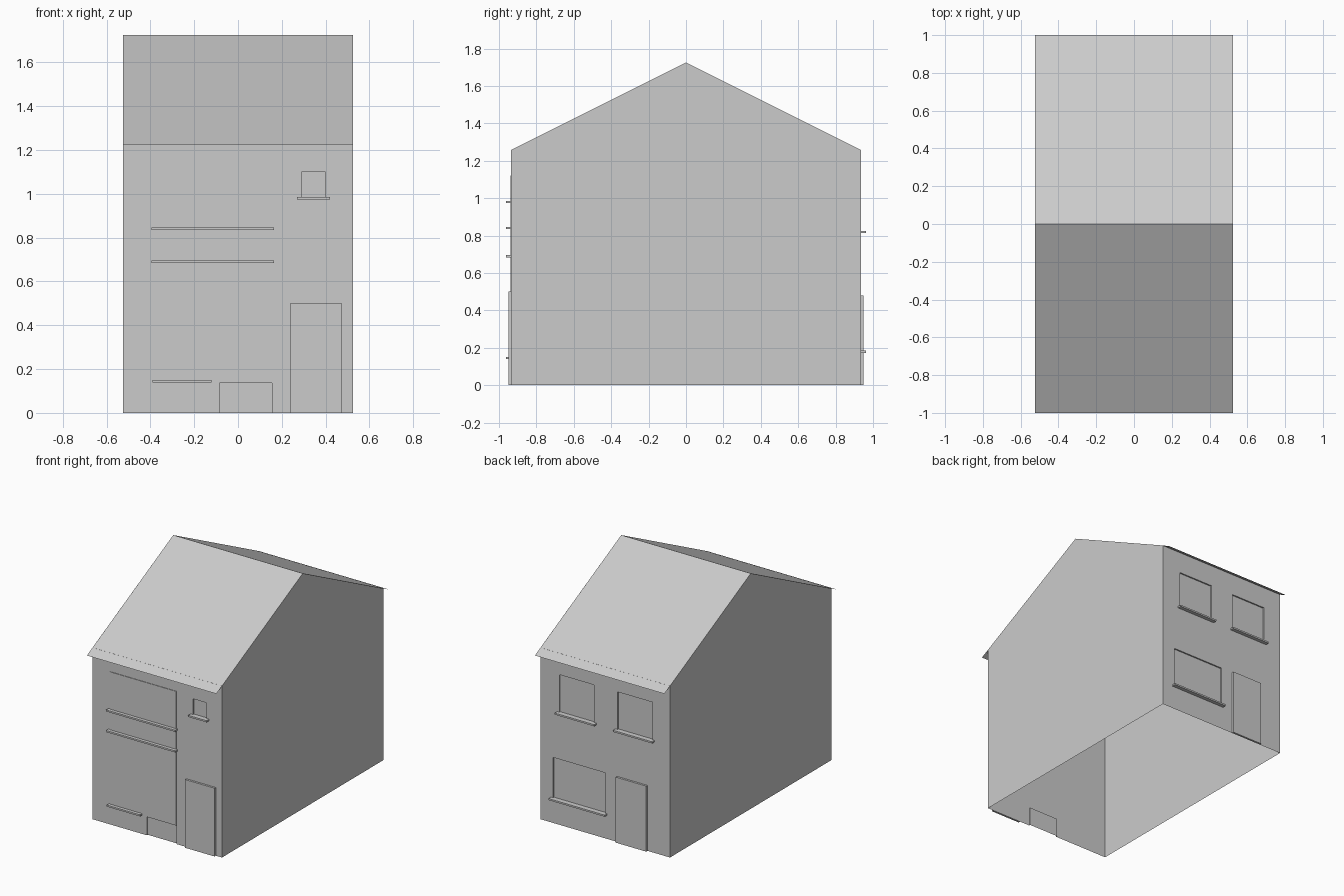
import bpy, bmesh

if "Cube" in bpy.data.objects:
    bpy.data.objects.remove(bpy.data.objects["Cube"])

HW = 0.525      # half width in x
WY = 0.935      # wall plane in y
EAVE = 1.2575   # wall top
RIDGE = 1.725
RECESS = 0.01


def make_object(name, bm):
    mesh = bpy.data.meshes.new(name)
    bm.to_mesh(mesh)
    bm.free()
    ob = bpy.data.objects.new(name, mesh)
    bpy.context.collection.objects.link(ob)
    return ob


def quad(bm, *pts):
    return bm.faces.new([bm.verts.new(p) for p in pts])


def wall(name, side, openings):
    """Flat wall with shallow recessed openings (x0, x1, z0, z1)."""
    bm = bmesh.new()
    xs = sorted({-HW, HW} | {v for o in openings for v in o[:2]})
    zs = sorted({0, EAVE} | {v for o in openings for v in o[2:]})
    y, yi = side * WY, side * (WY - RECESS)
    for xa, xb in zip(xs, xs[1:]):
        for za, zb in zip(zs, zs[1:]):
            cx, cz = (xa + xb) / 2, (za + zb) / 2
            hole = any(o[0] < cx < o[1] and o[2] < cz < o[3] for o in openings)
            d = yi if hole else y
            quad(bm, (xa, d, za), (xb, d, za), (xb, d, zb), (xa, d, zb))
            # reveals around the recess
            if hole:
                for o in openings:
                    if not (o[0] < cx < o[1] and o[2] < cz < o[3]):
                        continue
                    for x, edge in ((xa, o[0]), (xb, o[1])):
                        if x == edge:
                            quad(bm, (x, y, za), (x, yi, za), (x, yi, zb), (x, y, zb))
                    for z, edge in ((za, o[2]), (zb, o[3])):
                        if z == edge and z > 0:
                            quad(bm, (xa, y, z), (xb, y, z), (xb, yi, z), (xa, yi, z))
    bmesh.ops.remove_doubles(bm, verts=bm.verts, dist=1e-5)
    bmesh.ops.recalc_face_normals(bm, faces=bm.faces)
    bm.normal_update()
    if sum(f.normal.y * f.calc_area() for f in bm.faces) * side < 0:
        bmesh.ops.reverse_faces(bm, faces=bm.faces)
    return make_object(name, bm)


def slab(name, side, x0, x1, z0, z1, depth):
    """Box standing proud of the front (-1) or back (+1) wall."""
    bm = bmesh.new()
    bmesh.ops.create_cube(bm, size=1)
    for v in bm.verts:
        v.co.x = x0 if v.co.x < 0 else x1
        v.co.z = z0 if v.co.z < 0 else z1
        v.co.y = side * (WY + (depth if v.co.y * side > 0 else 0))
    bmesh.ops.recalc_face_normals(bm, faces=bm.faces)
    return make_object(name, bm)


# Front and back walls with recessed windows
wall("front_wall", -1, [(0.29, 0.40, 0.985, 1.10), (-0.085, 0.155, 0, 0.137)])
wall("back_wall", 1, [(0.09, 0.372, 0.825, 1.10), (-0.382, -0.10, 0.825, 1.10),
                      (0.0, 0.422, 0.185, 0.48)])

# Gabled side walls
for name, s in (("left_wall", -1), ("right_wall", 1)):
    profile = [(-WY, 0), (WY, 0), (WY, EAVE), (0, RIDGE), (-WY, EAVE)]
    bm = bmesh.new()
    bm.faces.new([bm.verts.new((s * HW, y, z)) for y, z in profile[::s]])
    make_object(name, bm)

# Thin sheet roof overhanging the eaves
bm = bmesh.new()
rows = [(-1, 1.2245), (0, RIDGE), (1, 1.2245)]
for (ya, za), (yb, zb) in zip(rows, rows[1:]):
    quad(bm, (-HW, ya, za), (HW, ya, za), (HW, yb, zb), (-HW, yb, zb))
bmesh.ops.remove_doubles(bm, verts=bm.verts, dist=1e-5)
make_object("roof", bm)

# Doors and the tall front window panel
slab("front_door", -1, 0.237, 0.475, 0, 0.50, 0.015)
slab("back_door", 1, -0.342, -0.095, 0, 0.48, 0.015)
slab("front_window_panel", -1, -0.38, 0.155, 0.137, 1.12, 0.004)

# Sills and window bars
for name, side, x0, x1, z in (
        ("front_lower_sill", -1, -0.39, -0.12, 0.145),
        ("front_lower_bar", -1, -0.395, 0.165, 0.69),
        ("front_upper_bar", -1, -0.395, 0.165, 0.841),
        ("front_small_sill", -1, 0.27, 0.42, 0.979),
        ("back_sill_a", 1, 0.07, 0.39, 0.819),
        ("back_sill_b", 1, -0.40, -0.082, 0.819),
        ("back_lower_sill", 1, -0.015, 0.44, 0.179)):
    slab(name, side, x0, x1, z - 0.006, z + 0.006, 0.028)
